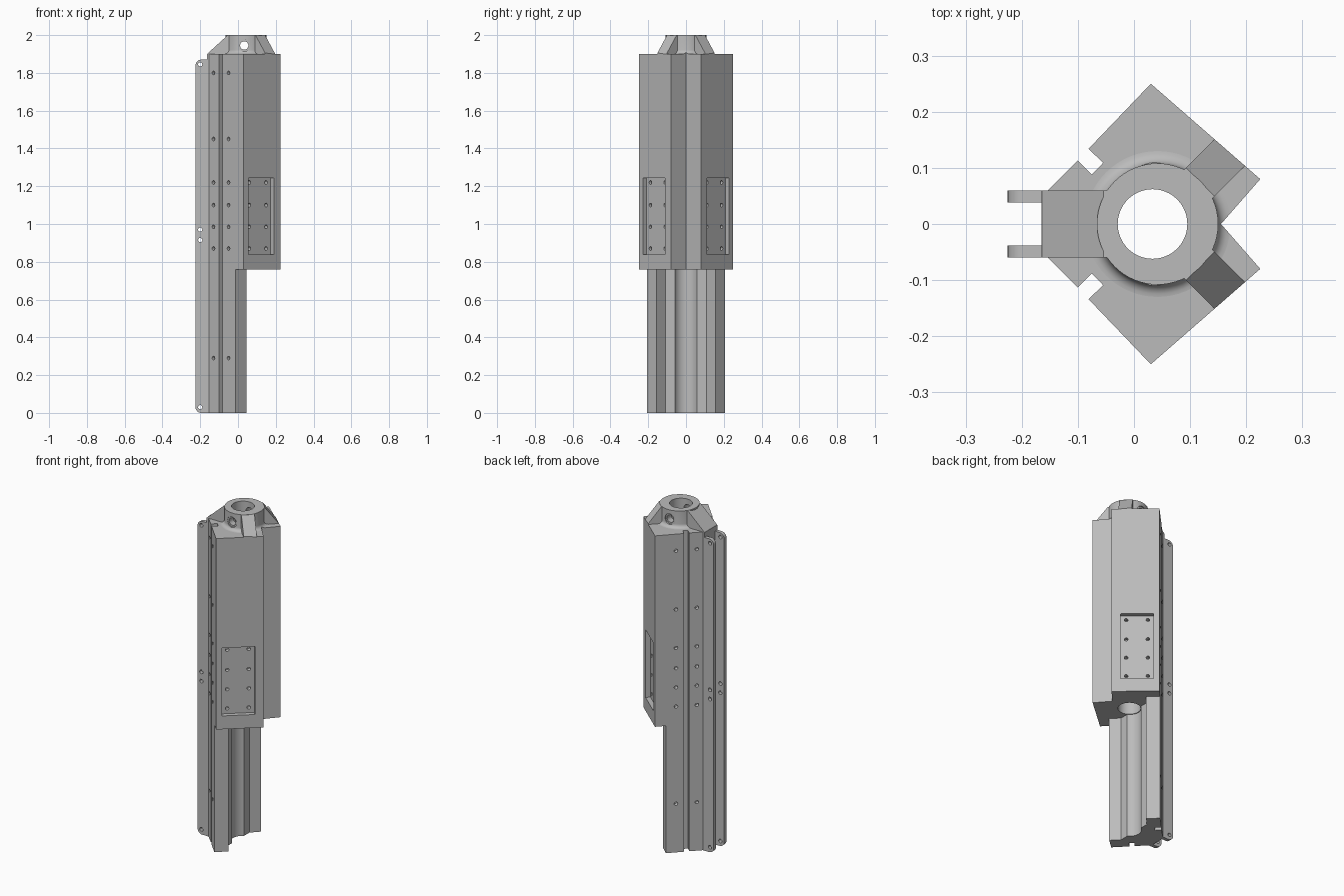
import bpy, bmesh, math
from mathutils import Matrix, Vector

cube = bpy.data.objects.get("Cube")
if cube:
    bpy.data.objects.remove(cube, do_unlink=True)

grey = bpy.data.materials.new("machined grey")
grey.use_nodes = True
grey.diffuse_color = (0.5, 0.5, 0.5, 1)
grey.node_tree.nodes["Principled BSDF"].inputs["Base Color"].default_value = (0.5, 0.5, 0.5, 1)


def make(name, bm):
    bmesh.ops.recalc_face_normals(bm, faces=bm.faces)
    mesh = bpy.data.meshes.new(name)
    bm.to_mesh(mesh)
    bm.free()
    mesh.materials.append(grey)
    ob = bpy.data.objects.new(name, mesh)
    bpy.context.collection.objects.link(ob)
    return ob


def activate(ob):
    bpy.ops.object.select_all(action="DESELECT")
    ob.select_set(True)
    bpy.context.view_layer.objects.active = ob


def boolean(ob, other, operation="DIFFERENCE"):
    activate(ob)
    mod = ob.modifiers.new("cut", "BOOLEAN")
    mod.object, mod.operation, mod.solver = other, operation, "EXACT"
    bpy.ops.object.modifier_apply(modifier=mod.name)
    bpy.data.objects.remove(other, do_unlink=True)


def prism(name, points, offset):
    """Extrude a closed outline of 3D points along an offset."""
    bm = bmesh.new()
    face = bm.faces.new([bm.verts.new(p) for p in points])
    new = bmesh.ops.extrude_face_region(bm, geom=[face])["geom"]
    bmesh.ops.translate(bm, vec=offset, verts=[v for v in new if isinstance(v, bmesh.types.BMVert)])
    return make(name, bm)


def section(name, half, z0, z1):
    """Extrude an outline mirrored across y = 0."""
    full = half + [(x, -y) for x, y in reversed(half) if y > 0]
    return prism(name, [(x, y, z0) for x, y in full], (0, 0, z1 - z0))


def cylinders(specs, segments=20):
    """Cutter made of cylinders: (centre, axis, radius, length)."""
    bm = bmesh.new()
    for centre, axis, radius, length in specs:
        turn = Vector((0, 0, 1)).rotation_difference(Vector(axis)).to_matrix().to_4x4()
        bmesh.ops.create_cone(bm, cap_ends=True, segments=segments, radius1=radius, radius2=radius,
                              depth=length, matrix=Matrix.Translation(centre) @ turn)
    return make("cutter", bm)


def bore():
    return cylinders([((BORE_X, 0, 1), (0, 0, 1), 0.062, 3)], 64)


# Cross-sections
BORE_X = 0.033
side = [(-0.165, 0.06), (-0.153, 0.06), (-0.1, 0.113), (-0.075, 0.088), (-0.055, 0.109), (-0.081, 0.134)]
upper = side + [(0.03, 0.25), (0.225, 0.08), (0.155, 0)]
channel = [(BORE_X + 0.066 * math.cos(a), 0.066 * math.sin(a))
           for a in [math.radians(120 + 5 * i) for i in range(12)]] + [(BORE_X - 0.066, 0)]
lower = side + [(-0.012, 0.206), (0.045, 0.155), (0, 0.108), (0, 0.062)] + channel

upper_body = section("upper_body", upper, 0.76, 1.9)
lower_body = section("lower_body", lower, 0, 0.76)
boolean(upper_body, bore())

# Recessed pockets on the two outer faces
corner_a, corner_b = Vector((0.03, 0.25, 0)), Vector((0.225, 0.08, 0))
along = (corner_b - corner_a).normalized()
normal = Vector((-along.y, along.x, 0))
middle = corner_a + along * 0.122 + Vector((0, 0, 1.042))
POCKET = 0.027
ROWS = (0.87, 0.985, 1.1, 1.22)
pocket_holes = []
for s in (1, -1):
    flip = Vector((1, s, 1))
    bm = bmesh.new()
    spin = Matrix.Rotation(s * math.atan2(along.y, along.x), 4, "Z")
    size = Matrix.Diagonal((0.179, 2 * POCKET, 0.405, 1))
    bmesh.ops.create_cube(bm, size=1, matrix=Matrix.Translation(middle * flip) @ spin @ size)
    boolean(upper_body, make("cutter", bm))
    for u in (-0.059, 0.059):
        for z in ROWS:
            p = middle - normal * POCKET + along * u
            p.z = z
            pocket_holes.append((p * flip, normal * flip, 0.01, 0.05))
boolean(upper_body, cylinders(pocket_holes))

# Bolt holes either side of the long grooves
def rail_holes(rows):
    return cylinders([((x, s * y, z), (-1, s, 0), 0.01, 0.05)
                      for s in (1, -1) for x, y in ((-0.13, 0.083), (-0.05, 0.166)) for z in rows])


boolean(upper_body, rail_holes(ROWS + (1.45, 1.8)))
boolean(lower_body, rail_holes((0.29,)))

# Neck with a flared foot
bm = bmesh.new()
FOOT, NECK, FILLET = 1.9, 0.108, 0.022
profile = [(0, FOOT - 0.01), (NECK + FILLET, FOOT - 0.01)]
for i in range(7):
    a = math.radians(15 * i)
    profile.append((NECK + FILLET * (1 - math.sin(a)), FOOT + FILLET * (1 - math.cos(a))))
profile += [(NECK, 2), (0, 2)]
verts = [bm.verts.new((r, 0, z)) for r, z in profile]
edges = [bm.edges.new(pair) for pair in zip(verts, verts[1:])]
bmesh.ops.spin(bm, geom=verts + edges, cent=(0, 0, 0), axis=(0, 0, 1), angle=math.tau, steps=64)
bmesh.ops.remove_doubles(bm, verts=bm.verts, dist=1e-5)
bmesh.ops.translate(bm, vec=(0.042, 0, 0), verts=bm.verts)
neck = make("neck", bm)

# Sloped gussets around the neck
for angle, top, bottom, half in ((180, 0.097, 0.207, 0.06), (45, 0.106, 0.182, 0.036), (-45, 0.106, 0.182, 0.036)):
    d = Vector((math.cos(math.radians(angle)), math.sin(math.radians(angle)), 0))
    w = Vector((-d.y, d.x, 0)) * half
    start = Vector((0.043, 0, 0))
    outline = [start + d * r + Vector((0, 0, z)) - w
               for r, z in ((0.01, FOOT - 0.01), (bottom, FOOT - 0.01), (bottom, FOOT), (top, 2), (0.01, 2))]
    boolean(neck, prism("cutter", outline, 2 * w), "UNION")
boolean(neck, section("cutter", upper, FOOT, 2.1), "INTERSECT")
boolean(neck, bore())

# Cross pin hole with counterbore
PIN = 1.945
boolean(neck, cylinders([((BORE_X, 0, PIN), (0, 1, 0), 0.022, 0.6)], 32))
boolean(neck, cylinders([((BORE_X, s * 0.15, PIN), (0, 1, 0), 0.031, 0.1) for s in (1, -1)], 32))

# Mounting flanges with rounded outer corners
R, EDGE, TOP = 0.03, -0.225, 1.87
rim = [(-0.155, 0)]
for cz, first in ((R, 270), (TOP - R, 180)):
    for i in range(9):
        a = math.radians(first - 90 * i / 8)
        rim.append((EDGE + R + R * math.cos(a), cz + R * math.sin(a)))
rim.append((-0.155, TOP))
flanges = []
for s, name in ((-1, "front_flange"), (1, "back_flange")):
    flange = prism(name, [(x, s * 0.038, z) for x, z in rim], (0, s * 0.022, 0))
    boolean(flange, cylinders([((-0.2, s * 0.05, z), (0, 1, 0), 0.011, 0.1) for z in (0.03, 0.915, 0.97, 1.845)]))
    flanges.append(flange)

for ob in [upper_body, lower_body, neck] + flanges:
    activate(ob)
    bpy.ops.object.shade_smooth_by_angle(angle=math.radians(30))
